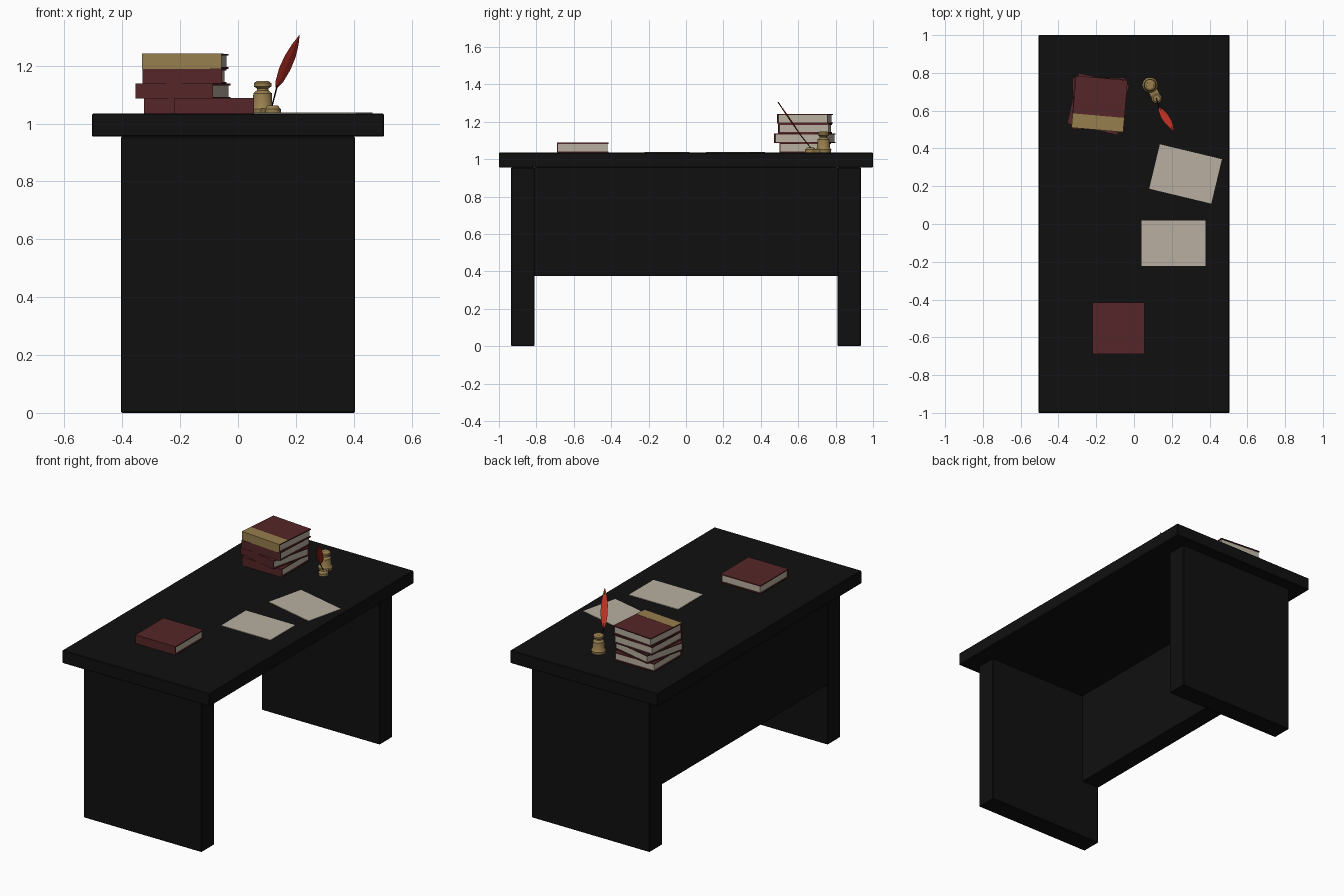
import bpy, bmesh, math
from mathutils import Vector, Matrix

if "Cube" in bpy.data.objects:
    bpy.data.objects.remove(bpy.data.objects["Cube"])


def mat(name, col):
    m = bpy.data.materials.new(name)
    m.diffuse_color = (*col, 1)
    m.use_nodes = True
    m.node_tree.nodes["Principled BSDF"].inputs["Base Color"].default_value = m.diffuse_color
    return m


BLACK = mat("black_wood", (0.005, 0.005, 0.005))
RED = mat("dark_red_leather", (0.09, 0.019, 0.021))
PAPER = mat("cream_paper", (0.48, 0.43, 0.35))
GOLD = mat("old_gold", (0.31, 0.21, 0.075))
FEATHER = mat("red_feather", (0.5, 0.03, 0.018))


def finish(name, bm, material, matrix=None, smooth=False):
    bmesh.ops.recalc_face_normals(bm, faces=bm.faces)
    me = bpy.data.meshes.new(name)
    bm.to_mesh(me)
    bm.free()
    me.materials.append(material)
    ob = bpy.data.objects.new(name, me)
    bpy.context.collection.objects.link(ob)
    if matrix is not None:
        ob.matrix_world = matrix
    if smooth:
        bpy.context.view_layer.objects.active = ob
        ob.select_set(True)
        bpy.ops.object.shade_smooth_by_angle(angle=math.radians(35))
        ob.select_set(False)
    return ob


def box(name, lo, hi, material, matrix=None, bevel=0):
    bm = bmesh.new()
    bmesh.ops.create_cube(bm, size=1)
    for v in bm.verts:
        v.co = [(a + b) / 2 + c * (b - a) for a, b, c in zip(lo, hi, v.co)]
    ob = finish(name, bm, material, matrix)
    if bevel:
        mod = ob.modifiers.new("bevel", 'BEVEL')
        mod.width, mod.segments = bevel, 1
    return ob


def place(x, y, z, deg=0):
    return Matrix.Translation((x, y, z)) @ Matrix.Rotation(math.radians(deg), 4, 'Z')


def lathe(name, profile, x, y, material, n=24):
    bm = bmesh.new()
    rings = [[bm.verts.new((r * math.cos(2 * math.pi * i / n), r * math.sin(2 * math.pi * i / n), z))
              for i in range(n)] for r, z in profile]
    for a, b in zip(rings, rings[1:]):
        for i in range(n):
            bm.faces.new((a[i], a[(i + 1) % n], b[(i + 1) % n], b[i]))
    bm.faces.new(rings[0])
    bm.faces.new(rings[-1])
    return finish(name, bm, material, Matrix.Translation((x, y, 0)), True)


# Desk: top, two slab legs, panel along the -x side
TOP = 1.035
box("desk_top", (-0.505, -1, 0.955), (0.505, 1, TOP), BLACK, bevel=0.004)
for s, side in ((-1, "front"), (1, "back")):
    y0, y1 = sorted((s * 0.81, s * 0.935))
    box(side + "_leg", (-0.405, y0, 0), (0.405, y1, 0.955), BLACK, bevel=0.004)
box("side_panel", (-0.403, -0.81, 0.375), (-0.285, 0.81, 0.955), BLACK)


# Books: covers, spine on -y and inset page block
def book(name, x, y, z, deg, h=0.0515, w=0.275, band=False):
    m, r, t = place(x, y, z, deg), w / 2, 0.006
    box(name + "_lower_cover", (-r, -r, 0), (r, r, t), RED, m)
    box(name + "_upper_cover", (-r, -r, h - t), (r, r, h), RED, m)
    box(name + "_spine", (-r, -r, t), (r, -r + t, h - t), RED, m)
    box(name + "_pages", (-r + t, -r + t, t), (r - t, r - t, h - t), PAPER, m)
    if band:
        box(name + "_spine_band", (-r, -r - 0.001, 0), (r, -r, h + 0.001), GOLD, m)
        box(name + "_cover_band", (-r, -r, h), (r, -r + 0.075, h + 0.001), GOLD, m)


STACK = [(-0.187, 0.638, 0), (-0.19, 0.635, -13), (-0.185, 0.637, -3), (-0.182, 0.636, -5)]
for i, (x, y, deg) in enumerate(STACK):
    book(f"stacked_book_{i + 1}", x, y, TOP + i * 0.0515, deg, band=(i == 3))
book("single_book", -0.083, -0.552, TOP, 0, h=0.053)

# Loose sheets
for i, (x, y, deg) in enumerate(((0.21, -0.102, 0), (0.273, 0.265, -13.5))):
    box(f"paper_sheet_{i + 1}", (-0.169, -0.121, 0), (0.169, 0.121, 0.003), PAPER, place(x, y, TOP, deg))

# Inkwell with a small quill rest beside it
lathe("inkwell", [(0.04, TOP), (0.042, 1.05), (0.034, 1.062), (0.032, 1.105), (0.02, 1.115),
                  (0.02, 1.122), (0.03, 1.128), (0.03, 1.14), (0.02, 1.147)], 0.085, 0.735, GOLD)
lathe("quill_rest", [(0.028, TOP), (0.028, 1.05), (0.018, 1.062)], 0.12, 0.665, GOLD, 16)
box("rest_base", (-0.024, -0.045, 0), (0.024, 0.045, 0.018), GOLD, place(0.103, 0.70, TOP, 27))

# Quill: thin shaft and flat pointed feather
foot, mid, tip = Vector((0.115, 0.675, 1.05)), Vector((0.134, 0.615, 1.125)), Vector((0.212, 0.492, 1.305))
bm = bmesh.new()
bmesh.ops.create_cone(bm, cap_ends=True, segments=8, radius1=0.002, radius2=0.003, depth=(mid - foot).length + 0.02)
finish("quill_shaft", bm, BLACK, Matrix.Translation((foot + mid) / 2)
       @ (mid - foot).to_track_quat('Z', 'Y').to_matrix().to_4x4())

d = (tip - mid).normalized()
w = (Vector((1, 0.25, 0)) - d * d.dot(Vector((1, 0.25, 0)))).normalized()
n = d.cross(w)
bm = bmesh.new()
half = [(0.0, 0.004), (0.12, 0.014), (0.35, 0.021), (0.6, 0.02), (0.82, 0.012), (1.0, 0.001)]
rows = []
for t, r in half:
    p = mid.lerp(tip, t)
    rows.append([bm.verts.new(p + w * r), bm.verts.new(p + n * 0.003), bm.verts.new(p - w * r),
                 bm.verts.new(p - n * 0.003)])
for a, b in zip(rows, rows[1:]):
    for i in range(4):
        bm.faces.new((a[i], a[(i + 1) % 4], b[(i + 1) % 4], b[i]))
bm.faces.new(rows[0])
bm.faces.new(rows[-1])
finish("quill_feather", bm, FEATHER)
